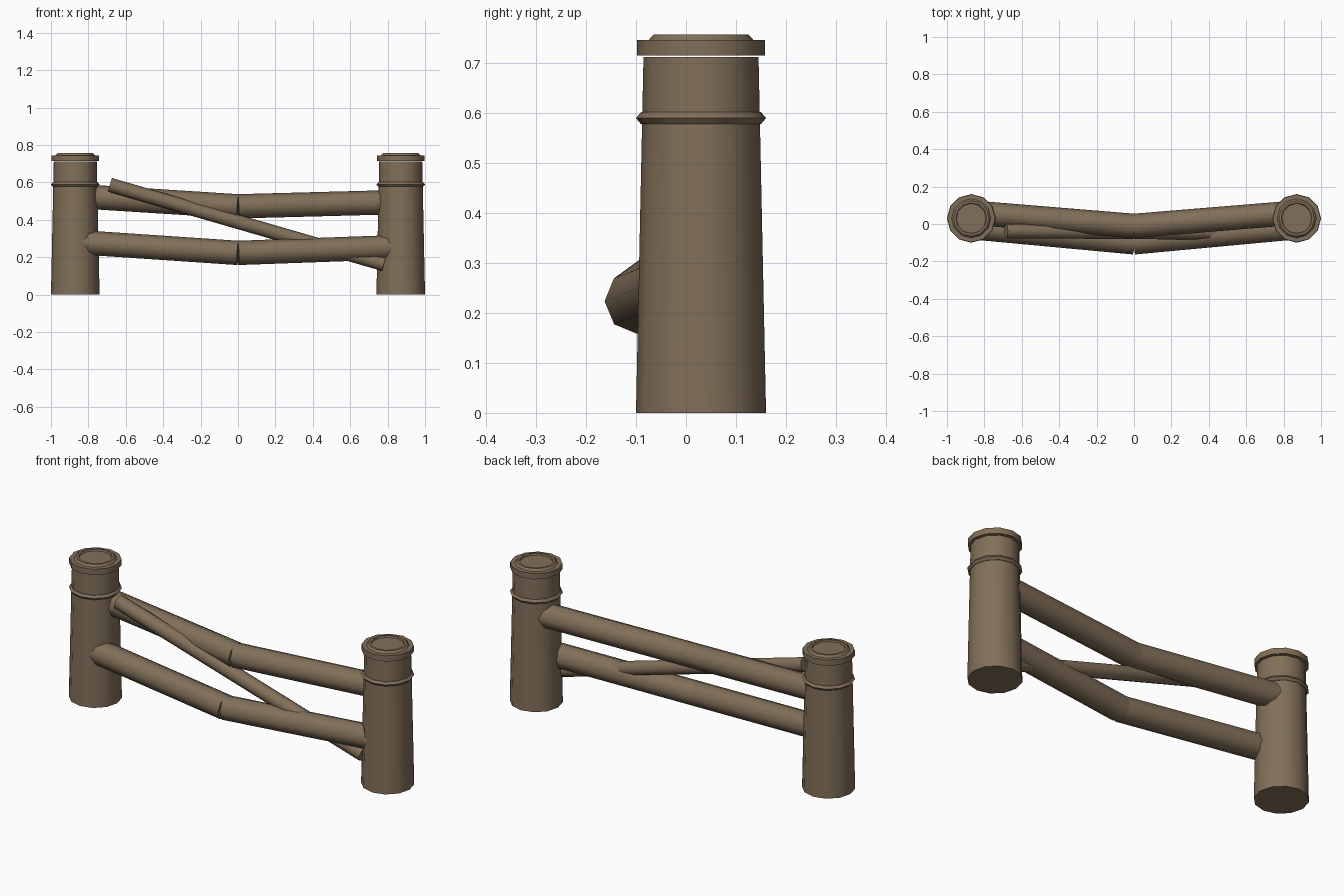
import bpy, math
from mathutils import Vector

cube = bpy.data.objects.get("Cube")
if cube:
    bpy.data.objects.remove(cube, do_unlink=True)

wood = bpy.data.materials.new("brown_wood")
wood.use_nodes = True
colour = (0.22, 0.16, 0.1, 1)
wood.diffuse_color = colour
wood.node_tree.nodes["Principled BSDF"].inputs["Base Color"].default_value = colour


def finish(obj, angle=40):
    obj.data.materials.append(wood)
    bpy.ops.object.select_all(action='DESELECT')
    obj.select_set(True)
    bpy.context.view_layer.objects.active = obj
    bpy.ops.object.shade_smooth_by_angle(angle=math.radians(angle))


def lathe(name, profile, x, y, sides=12):
    """Closed turned solid from (radius, height) pairs, bottom to top."""
    verts, faces = [], []
    for r, z in profile:
        for i in range(sides):
            a = math.tau * i / sides
            verts.append((r * math.cos(a), r * math.sin(a), z))
    for k in range(len(profile) - 1):
        for i in range(sides):
            j = (i + 1) % sides
            faces.append((k * sides + i, k * sides + j,
                          (k + 1) * sides + j, (k + 1) * sides + i))
    faces.append(tuple(reversed(range(sides))))
    faces.append(tuple(range((len(profile) - 1) * sides, len(verts))))
    mesh = bpy.data.meshes.new(name)
    mesh.from_pydata(verts, [], faces)
    obj = bpy.data.objects.new(name, mesh)
    obj.location = (x, y, 0)
    bpy.context.collection.objects.link(obj)
    finish(obj)


def pole(name, start, end, radius, sides=8):
    """Straight round timber between two points."""
    a, b = Vector(start), Vector(end)
    bpy.ops.mesh.primitive_cylinder_add(vertices=sides, radius=radius,
                                        depth=(b - a).length, location=(a + b) / 2)
    obj = bpy.context.object
    obj.name = name
    obj.rotation_euler = (b - a).to_track_quat('Z', 'Y').to_euler()
    finish(obj, 50)


# Posts: tapered shaft, pointed collar, and dished cap
shaft = [(0.13, 0), (0.115, 0.711)]
collar = [(0.115, 0.577), (0.12, 0.577), (0.13, 0.589), (0.12, 0.601), (0.115, 0.601)]
cap = [(0.128, 0.714), (0.128, 0.745), (0.105, 0.745), (0.095, 0.756),
       (0.083, 0.756), (0.080, 0.748)]
for side, x in (("left", 0.87), ("right", -0.87)):
    lathe(side + "_post", shaft, x, 0.03)
    lathe(side + "_collar", collar, x, 0.03)
    lathe(side + "_cap", cap, x, 0.03)

# Rails: each is two timbers butted together at a bend in the middle
rails = {"upper": ((0, -0.01, 0.472), 0.068, 0.053, 0.022),
         "lower": ((0, -0.098, 0.223), 0.077, 0.056, 0.03)}
for name, (mid, back, rise_right, rise_left) in rails.items():
    for side, sx, rise in (("left", 1, rise_left), ("right", -1, rise_right)):
        end = (sx * 0.83, mid[1] + back, mid[2] + rise)
        pole(f"{name}_rail_{side}", mid, end, 0.065)

# Diagonal brace
pole("diagonal_brace", (-0.685, -0.038, 0.587), (0.78, -0.048, 0.163), 0.038)
